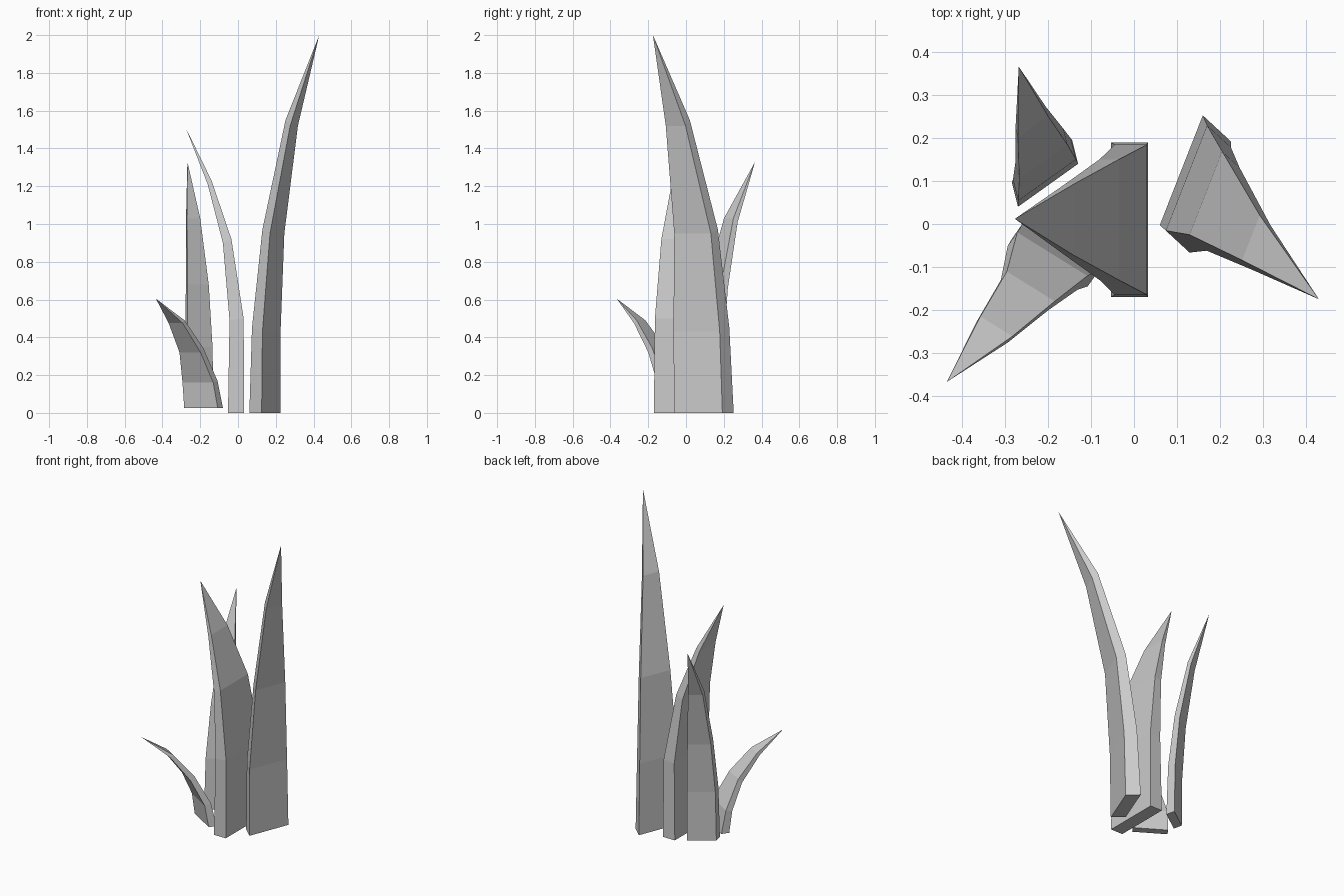
import bpy, bmesh
from mathutils import Vector

if "Cube" in bpy.data.objects:
    bpy.data.objects.remove(bpy.data.objects["Cube"])


def blade(name, width, thick, rings, tip):
    """Four-sided tapering blade.
    width / thick: base vectors across and through the blade.
    ring: (inner face centre x, y, z, width factor, thickness factor, outer z drop)"""
    bm = bmesh.new()
    w, t = Vector((*width, 0)), Vector((*thick, 0))
    loops = []
    for x, y, z, fw, ft, dz in rings:
        c = Vector((x, y, z))
        half = w * fw / 2
        out = t * ft + Vector((0, 0, -dz))
        loops.append([bm.verts.new(p) for p in
                      (c - half, c + half, c + half + out, c - half + out)])
    bm.faces.new(loops[0])
    for a, b in zip(loops, loops[1:]):
        for i in range(4):
            j = (i + 1) % 4
            bm.faces.new((a[i], a[j], b[j], b[i]))
    end = bm.verts.new(tip)
    for i in range(4):
        bm.faces.new((loops[-1][i], loops[-1][(i + 1) % 4], end))
    bmesh.ops.recalc_face_normals(bm, faces=bm.faces)
    mesh = bpy.data.meshes.new(name)
    bm.to_mesh(mesh)
    bm.free()
    obj = bpy.data.objects.new(name, mesh)
    bpy.context.collection.objects.link(obj)
    return obj


# tallest blade, right side
blade("tall_blade", (.10, .255), (.065, -.06),
      [(.11, .125, 0, 1, 1, 0), (.122, .107, .45, .96, .85, .02),
       (.167, .072, .97, .76, .62, .02), (.272, -.032, 1.55, .41, .38, .03)],
      (.43, -.175, 2.0))

# wide middle blade, bending left
blade("middle_blade", (0, .36), (-.085, 0),
      [(.032, .01, 0, 1, 1, 0), (.03, .01, .5, .97, .88, .01),
       (-.035, .01, .92, .78, .53, .02), (-.14, .01, 1.23, .46, .24, .02)],
      (-.277, .012, 1.51))

# narrow blade at the back left
blade("back_blade", (.14, .10), (-.014, .056),
      [(-.20, .09, .025, 1, 1, 0), (-.202, .102, .35, .96, .88, .01),
       (-.211, .145, .68, .8, .65, .02), (-.235, .226, 1.03, .5, .4, .02)],
      (-.268, .366, 1.33))

# short blade at the front left
blade("short_blade", (-.177, .11), (-.028, -.04),
      [(-.168, -.05, .025, 1, 1, 0), (-.19, -.07, .17, .92, .8, .01),
       (-.24, -.145, .345, .63, .5, .025), (-.32, -.238, .49, .42, .35, .015)],
      (-.435, -.367, .605))
